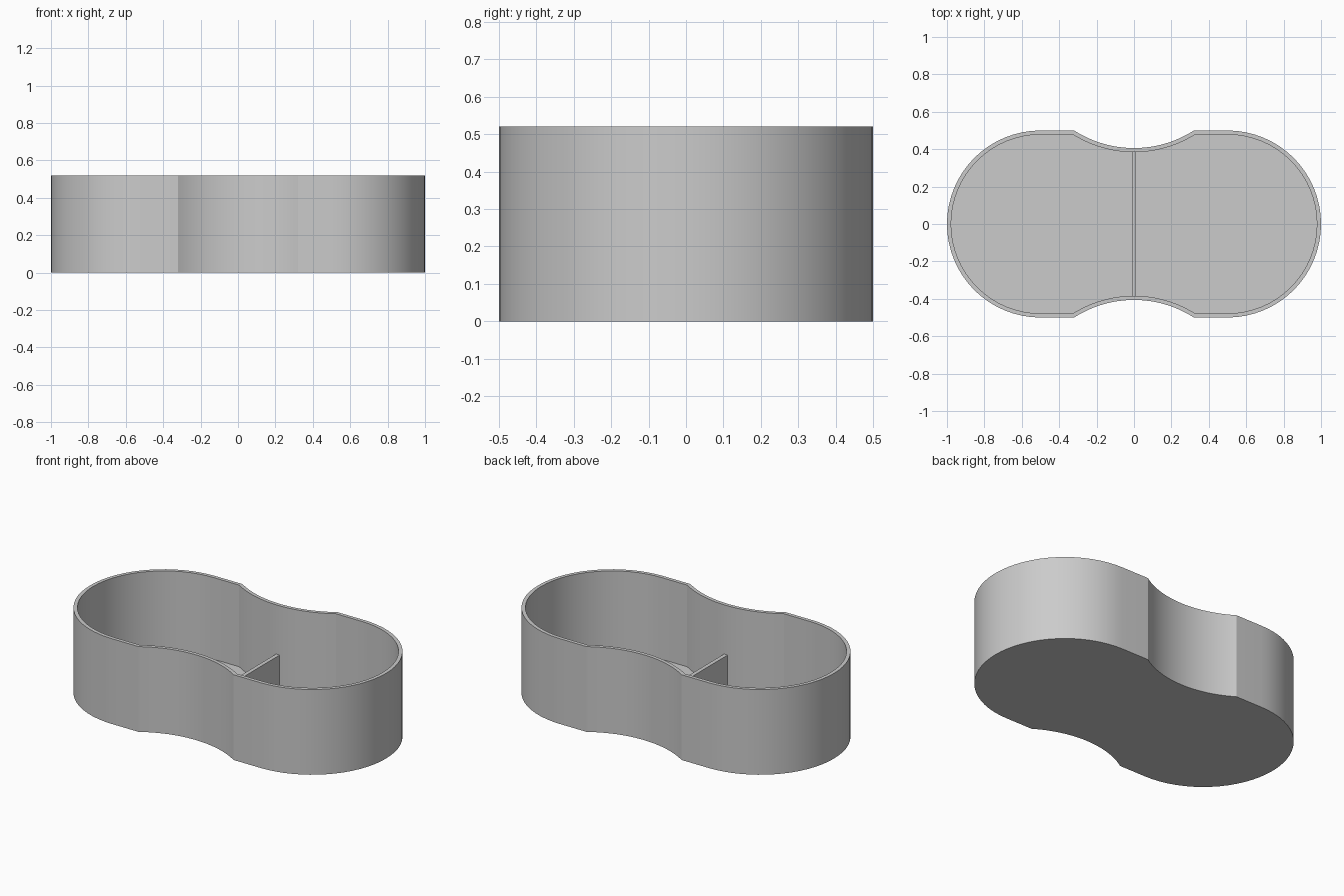
import bpy, bmesh, math

cube = bpy.data.objects.get("Cube")
if cube:
    bpy.data.objects.remove(cube, do_unlink=True)

HEIGHT, WALL, FLOOR = 0.52, 0.022, 0.022
END_R, WAIST_Y, CORNER_X = 0.5, 0.406, 0.32
DIVIDER_TOP, DIVIDER_HALF = 0.22, 0.012

grey = bpy.data.materials.new("plain grey")
grey.use_nodes = True
colour = (0.6, 0.6, 0.6, 1)
grey.diffuse_color = colour
grey.node_tree.nodes["Principled BSDF"].inputs["Base Color"].default_value = colour


def outline(inset):
    """Capsule outline with a scooped waist, counter-clockwise."""
    sag = END_R - WAIST_Y
    base_r = (CORNER_X ** 2 + sag ** 2) / (2 * sag)
    centre_y = WAIST_Y + base_r
    r, scoop = END_R - inset, base_r + inset
    half = math.acos((centre_y - r) / scoop)
    pts = []
    for i in range(33):  # rounded end
        a = math.pi * (i / 32 - 0.5)
        pts.append((0.5 + r * math.cos(a), r * math.sin(a)))
    for i in range(25):  # scooped waist
        a = half * (1 - i / 12)
        pts.append((scoop * math.sin(a), centre_y - scoop * math.cos(a)))
    return pts + [(-x, -y) for x, y in pts]


def finish(bm, name):
    bmesh.ops.recalc_face_normals(bm, faces=bm.faces)
    mesh = bpy.data.meshes.new(name)
    bm.to_mesh(mesh)
    bm.free()
    mesh.materials.append(grey)
    obj = bpy.data.objects.new(name, mesh)
    bpy.context.collection.objects.link(obj)
    return obj


# Tray shell: outer wall, rim, inner wall, floor and underside
bm = bmesh.new()
rings = [[bm.verts.new((x, y, z)) for x, y in outline(inset)]
         for inset, z in ((0, 0), (0, HEIGHT), (WALL, HEIGHT), (WALL, FLOOR))]
for low, high in zip(rings, rings[1:]):
    for i in range(len(low)):
        j = (i + 1) % len(low)
        bm.faces.new((low[i], low[j], high[j], high[i]))
bm.faces.new(rings[0])
bm.faces.new(rings[-1])
tray = finish(bm, "tray_shell")
bpy.ops.object.select_all(action="DESELECT")
tray.select_set(True)
bpy.context.view_layer.objects.active = tray
bpy.ops.object.shade_smooth_by_angle(angle=math.radians(20))

# Low divider across the waist, its ends and foot set into the shell
bm = bmesh.new()
bmesh.ops.create_cube(bm, size=1)
bottom = FLOOR / 2
for v in bm.verts:
    v.co.x *= 2 * DIVIDER_HALF
    v.co.y *= 2 * (WAIST_Y - WALL / 2)
    v.co.z = bottom + (v.co.z + 0.5) * (DIVIDER_TOP - bottom)
finish(bm, "divider")
